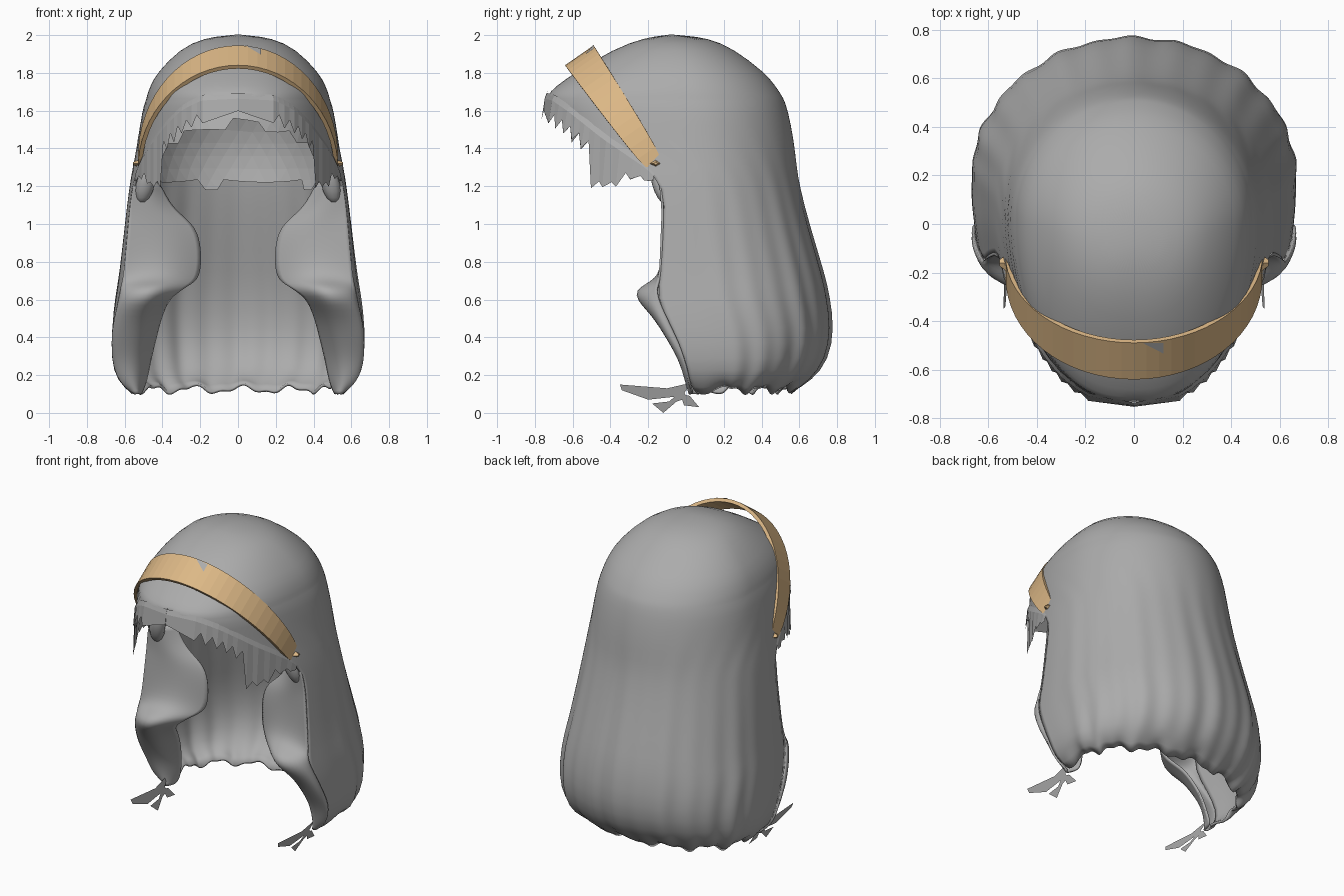
import bpy, bmesh, math, random
from mathutils import Vector

random.seed(4)
cube = bpy.data.objects.get("Cube")
if cube:
    bpy.data.objects.remove(cube)


def material(name, rgb):
    m = bpy.data.materials.new(name)
    m.use_nodes = True
    m.diffuse_color = (*rgb, 1)
    bsdf = m.node_tree.nodes["Principled BSDF"]
    bsdf.inputs["Base Color"].default_value = (*rgb, 1)
    bsdf.inputs["Roughness"].default_value = 0.8
    return m


GREY = material("hair grey", (0.41, 0.41, 0.41))
TAN = material("band tan", (0.72, 0.48, 0.24))


def finish(bm, name, mat, smooth=True, subdiv=0, thick=0):
    bmesh.ops.remove_doubles(bm, verts=bm.verts, dist=0.0005)
    bmesh.ops.recalc_face_normals(bm, faces=bm.faces)
    mesh = bpy.data.meshes.new(name)
    bm.to_mesh(mesh)
    bm.free()
    mesh.materials.append(mat)
    ob = bpy.data.objects.new(name, mesh)
    bpy.context.collection.objects.link(ob)
    for p in mesh.polygons:
        p.use_smooth = smooth
    if subdiv:
        mod = ob.modifiers.new("Subdivision", "SUBSURF")
        mod.levels = mod.render_levels = subdiv
    if thick:
        mod = ob.modifiers.new("Thickness", "SOLIDIFY")
        mod.thickness = thick
        mod.offset = -1
    return ob


def grid(rows, name, mat, **kw):
    """Skin a list of equally long point rows."""
    bm = bmesh.new()
    vs = [[bm.verts.new(p) for p in row] for row in rows]
    for a, b in zip(vs, vs[1:]):
        for i in range(len(a) - 1):
            bm.faces.new((a[i], a[i + 1], b[i + 1], b[i]))
    return finish(bm, name, mat, **kw)


# Hair rings: height, half width, back y, centre y, front y, y of the open edge
RINGS = [
    (2.005, 0, -.08, -.08, -.08, -9), (1.985, .18, .12, -.07, -.22, -9),
    (1.93, .305, .25, -.03, -.38, -9), (1.8, .43, .42, 0, -.59, -9),
    (1.73, .465, .475, .01, -.69, -9), (1.675, .485, .51, .02, -.745, -9),
    (1.655, .49, .52, .02, -.75, -.71), (1.6, .51, .54, .03, -.75, -.63),
    (1.45, .535, .57, .04, -.74, -.44), (1.3, .56, .585, .05, -.74, -.22),
    (1.2, .575, .6, .06, -.72, -.11), (1.0, .6, .65, .09, -.72, -.12),
    (.72, .63, .735, .14, -.8, -.13), (.62, .65, .755, .17, -.8, -.16),
    (.45, .67, .78, .2, -.9, -.08), (.28, .67, .75, .2, -.8, 0),
    (.17, .64, .66, .2, -.7, .02), (.12, .56, .57, .2, -.6, .04)]


def ring_at(z):
    for a, b in zip(RINGS, RINGS[1:]):
        if a[0] >= z >= b[0]:
            t = (a[0] - z) / (a[0] - b[0])
            return [u + (v - u) * t for u, v in zip(a, b)]
    return list(RINGS[-1])


def ring_point(ring, f):
    """f runs from -1 to 1 between the two open edges, 0 is the back."""
    z, hw, yb, yc, yf, ye = ring
    end = math.pi if yc == yf else math.acos(max(-1, (ye - yc) / (yc - yf)))
    th = f * end
    wave = max(0, 1.5 - z) * (1 - f ** 4)
    k = 1 + wave * (.009 * math.cos(f * 47) + .007 * math.cos(f * 29 + 1))
    c, s = math.cos(th), math.sin(th)
    if c < 0:
        s = math.copysign(abs(s) ** .85, s)
    y = yc + k * c * ((yb - yc) if c > 0 else (yc - yf))
    drop = .018 * math.sin(f * 23 + 1) + .012 * math.sin(f * 51) if z < .15 else 0
    return Vector((hw * s * k, y, z + drop))


N = 72
grid([[ring_point(r, 2 * i / N - 1) for i in range(N + 1)] for r in RINGS],
     "hair_shell", GREY, subdiv=1, thick=.015)

# Inner scalp layer with a ragged lower edge, open at the face
bm = bmesh.new()
bmesh.ops.create_icosphere(bm, subdivisions=4, radius=1)
for v in bm.verts:
    v.co = Vector((v.co.x * .49, v.co.y * .5 + .02, v.co.z * .5 + 1.36))
bmesh.ops.delete(bm, geom=[v for v in bm.verts if v.co.z < 1.17
                 or v.co.y < -.16 - (v.co.z - 1.25) * 1.2], context="VERTS")
finish(bm, "inner_scalp", GREY, smooth=False)

# Front locks: height, inner x, inner y, middle y
LOCK = [(1.22, .42, -.04, -.12), (1.08, .36, -.04, -.11), (1.0, .24, -.02, -.1),
        (.9, .2, -.02, -.1), (.74, .2, -.02, -.12), (.68, .24, -.05, -.2),
        (.635, .36, -.17, -.31), (.52, .41, -.04, -.18), (.4, .44, .03, -.1),
        (.28, .47, .08, -.03), (.17, .49, .1, 0), (.1, .52, .1, .02)]
for side, s in (("left", 1), ("right", -1)):
    rows = []
    for z, xi, yi, ym in LOCK:
        out = ring_point(ring_at(z), 1)
        mid = Vector(((out.x + xi) / 2, ym, z))
        inn = Vector((xi, yi, z))
        puff = Vector((.075, -.02, 0)) * max(0, 1 - abs(z - .45) / .3)
        pts = [out, (out * .6 + mid * .4) + puff, mid,
               (mid + inn) / 2 + Vector((0, -.01, 0)), inn]
        rows.append([(p.x * s, p.y, p.z) for p in pts])
    grid(rows, side + "_front_lock", GREY, subdiv=2, thick=.012)

    # Small curl beside the ear
    bm = bmesh.new()
    bmesh.ops.create_uvsphere(bm, u_segments=12, v_segments=8, radius=1)
    for v in bm.verts:
        x, y, z = v.co
        v.co = (s * (.49 + x * .05 - z * .02), -.14 + y * .04 - z * .025,
                1.21 + z * .1)
    finish(bm, side + "_ear_curl", GREY)

    # Loose wisps at the bottom tip
    bm = bmesh.new()
    shapes = [[(-.35, .15), (-.34, .12), (-.2, .07), (-.02, .09), (.03, .16), (-.1, .13)],
              [(-.02, .12), (-.09, .06), (-.18, .05), (-.12, 0), (-.05, .06), (.01, .08)],
              [(-.03, .1), (-.01, .04), (.07, .03), (.02, .09)]]
    for shape in shapes:
        bm.faces.new([bm.verts.new((s * (.5 + z * .25), y, z)) for y, z in shape])
    finish(bm, side + "_loose_wisp", GREY, smooth=False)

    # Jagged fringe hanging from the forehead edge, deepest beside the temple
    bm = bmesh.new()
    n = 22
    edge = [ring_point(ring_at(1.675 - .42 * (i / n) ** 1.5), 1) for i in range(n + 1)]
    hang = []
    for i, p in enumerate(edge):
        if p.y < -.5:
            depth, short = .13, .5
        elif p.y < -.34:
            depth, short = p.z - 1.2, .9
        else:
            depth, short = max(.04, p.z - 1.23), .7
        drop = depth * (random.uniform(.9, 1.05) if i % 2 else short)
        hang.append(p + Vector((0, -.02 if i % 2 else -.005, -drop)))
    tops = [p + Vector((-p.x * .02, .012, .03)) for p in edge]
    for i in range(n):
        for a, b in ((tops, edge), (edge, hang)):
            quad = [a[i], a[i + 1], b[i + 1], b[i]]
            bm.faces.new([bm.verts.new((q.x * s, q.y, q.z)) for q in quad])
    finish(bm, side + "_fringe", GREY, smooth=False)

# Tilted headband: a tapered rectangular section swept over an arch
BASE = Vector((0, -.17, 1.32))
RISE = Vector((0, -.395, .573))
ACROSS = Vector((0, .82, .57))


def band_point(a, w, depth):
    """a is the angle along the arch, w runs from -1 to 1 across the band."""
    arch = BASE + Vector((.53 * math.cos(a), 0, 0)) + RISE * math.sin(a)
    inward = (BASE + RISE * .1 - arch).normalized()
    half = .045 + .047 * max(0, math.sin(a)) ** .6
    return arch + ACROSS * half * w + inward * depth


SECTION = [(-1, 0), (1, 0), (1, .022), (-1, .022), (-1, 0)]
band = grid([[band_point(math.pi * i / 32, w, d) for w, d in SECTION]
             for i in range(33)], "headband", TAN, smooth=False)
bm = bmesh.new()
bm.from_mesh(band.data)
bmesh.ops.holes_fill(bm, edges=bm.edges)
bm.to_mesh(band.data)
bm.free()

# Small notch of hair showing through the band
bm = bmesh.new()
bm.faces.new([bm.verts.new(band_point(a, w, -.004))
              for a, w in ((1.5, 1), (1.34, .9), (1.34, .3))])
finish(bm, "band_notch", GREY, smooth=False)

# Pointed tabs at the headband ends
for side, s in (("left", 1), ("right", -1)):
    bm = bmesh.new()
    bmesh.ops.create_cone(bm, cap_ends=True, segments=4, radius1=.035,
                          radius2=.012, depth=.06)
    for v in bm.verts:
        v.co = (s * (.54 + v.co.z * .5), -.16 + v.co.y, 1.32 + v.co.x * .6)
    finish(bm, side + "_band_tab", TAN, smooth=False)
